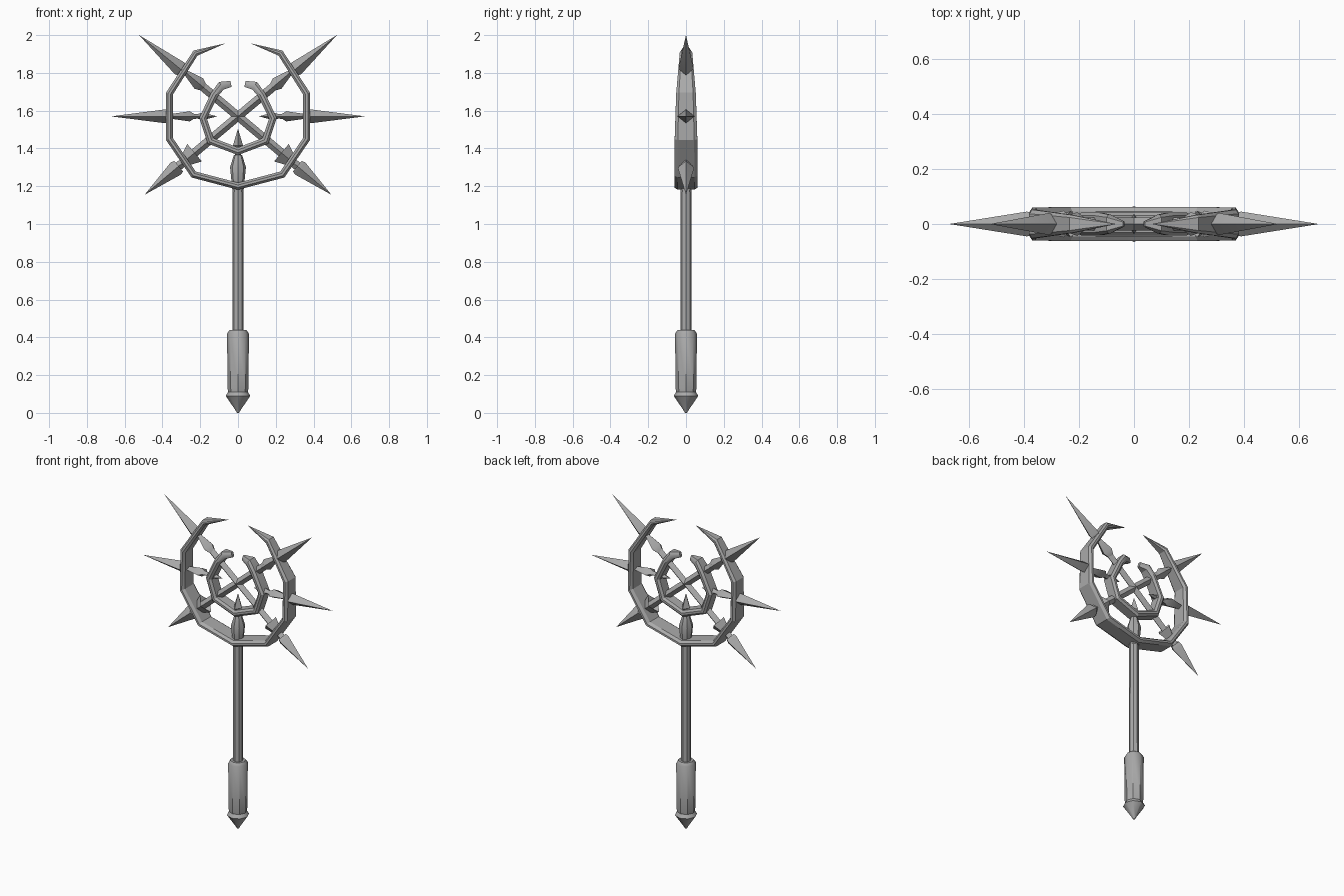
import bpy, bmesh, math
from mathutils import Vector

if "Cube" in bpy.data.objects:
    bpy.data.objects.remove(bpy.data.objects["Cube"])

HUB = Vector((0, 0, 1.57))
steel = bpy.data.materials.new("grey_steel")
steel.diffuse_color = (0.4, 0.4, 0.4, 1)
steel.use_nodes = True
steel.node_tree.nodes["Principled BSDF"].inputs["Base Color"].default_value = steel.diffuse_color


def skin(name, rings, smooth=40):
    """Join matching rings of points into one closed, shaded object."""
    bm = bmesh.new()
    loops = [[bm.verts.new(p) for p in ring] for ring in rings]
    n = len(loops[0])
    for a, b in zip(loops, loops[1:]):
        for i in range(n):
            j = (i + 1) % n
            bm.faces.new((a[i], a[j], b[j], b[i]))
    bm.faces.new(loops[0][::-1])
    bm.faces.new(loops[-1])
    bmesh.ops.remove_doubles(bm, verts=bm.verts, dist=0.0004)
    bmesh.ops.recalc_face_normals(bm, faces=bm.faces)
    mesh = bpy.data.meshes.new(name)
    bm.to_mesh(mesh)
    bm.free()
    obj = bpy.data.objects.new(name, mesh)
    bpy.context.collection.objects.link(obj)
    mesh.materials.append(steel)
    bpy.ops.object.select_all(action='DESELECT')
    bpy.context.view_layer.objects.active = obj
    obj.select_set(True)
    bpy.ops.object.shade_smooth_by_angle(angle=math.radians(smooth))
    return obj


def spun(name, origin, angle, profile, sides=4, depth=1.0):
    """Turn (distance, radius) pairs around an axis in the xz plane."""
    axis = Vector((math.cos(angle), 0, math.sin(angle)))
    side = Vector((-axis.z, 0, axis.x))
    rings = []
    for d, r in profile:
        rings.append([origin + axis * d
                      + side * (r * math.cos(math.tau * i / sides))
                      + Vector((0, depth * r * math.sin(math.tau * i / sides), 0))
                      for i in range(sides)])
    return skin(name, rings)


def band(name, half, section):
    """Sweep a section along a mirrored path of (x, z, thickness, depth)."""
    path = [(-x, z, t, d) for x, z, t, d in half[:0:-1]] + half
    pts = [Vector((p[0], 0, p[1])) for p in path]
    rings = []
    for i, (x, z, t, d) in enumerate(path):
        before = (pts[i] - pts[max(i - 1, 0)]).normalized()
        after = (pts[min(i + 1, len(pts) - 1)] - pts[i]).normalized()
        tan = (before + after).normalized()
        out = Vector((tan.z, 0, -tan.x))
        miter = 1 / max(0.6, tan.dot(after if after.length else before))
        rings.append([pts[i] + out * (u * t * miter) + Vector((0, v * d, 0))
                      for u, v in section])
    return skin(name, rings, 25)


# Open outer and inner rings
bevelled = [(1, .72), (.35, 1), (-.35, 1), (-1, .72),
            (-1, -.72), (-.35, -1), (.35, -1), (1, -.72)]
band("outer_ring", [(0, 1.2, .018, .062), (.235, 1.262, .018, .062),
                    (.363, 1.45, .018, .06), (.363, 1.69, .018, .052),
                    (.225, 1.905, .016, .033), (.065, 1.957, .0001, .0001)], bevelled)
band("inner_ring", [(0, 1.385, .019, .042), (.145, 1.44, .019, .042),
                    (.185, 1.56, .019, .042), (.125, 1.685, .02, .042),
                    (.088, 1.732, .022, .034), (.037, 1.742, .016, .01)], bevelled)

# Parts radiating from the hub on both sides
for label, s in (("right", 1), ("left", -1)):
    def radial(name, degrees, profile, depth=1.0):
        a = math.radians(degrees)
        spun(f"{label}_{name}", HUB, a if s > 0 else math.pi - a, profile, 4, depth)

    radial("side_spike", 0, [(.375, .034), (.39, .036), (.672, .0001)], 1.25)
    radial("upper_spike", 39.4, [(.385, .034), (.40, .04), (.678, .0001)])
    radial("lower_spike", -40, [(.41, .036), (.43, .042), (.646, .0001)])
    radial("upper_spoke", 40, [(0, .023), (.26, .023)])
    radial("lower_spoke", -40, [(0, .023), (.42, .023)])
    radial("upper_arrow", 40, [(.235, .02), (.27, .036), (.39, .006)], 1.2)
    radial("lower_arrow", -40, [(.335, .012), (.30, .06), (.41, .012)], .8)
    radial("side_arrow", 0, [(.11, .0001), (.185, .02), (.215, .012),
                             (.235, .014), (.255, .027), (.345, .014), (.36, .008)], 1.8)

# Upright arrow above the shaft
spun("upright_arrow", Vector((0, 0, 0)), math.pi / 2,
     [(1.34, .018), (1.40, .016), (1.415, .027), (1.505, .0001)], 4, 1.3)
spun("arrow_socket", Vector((0, 0, 0)), math.pi / 2,
     [(1.18, .03), (1.24, .036), (1.30, .042), (1.365, .022)], 8)

# Shaft, grip and pommel
spun("shaft", Vector((0, 0, 0)), math.pi / 2, [(.40, .03), (1.2, .028)], 8)
spun("grip", Vector((0, 0, 0)), math.pi / 2,
     [(.11, .052), (.13, .055), (.42, .058), (.438, .045)], 8)
spun("pommel", Vector((0, 0, 0)), math.pi / 2,
     [(0, .006), (.015, .014), (.09, .065), (.122, .046)], 8)
